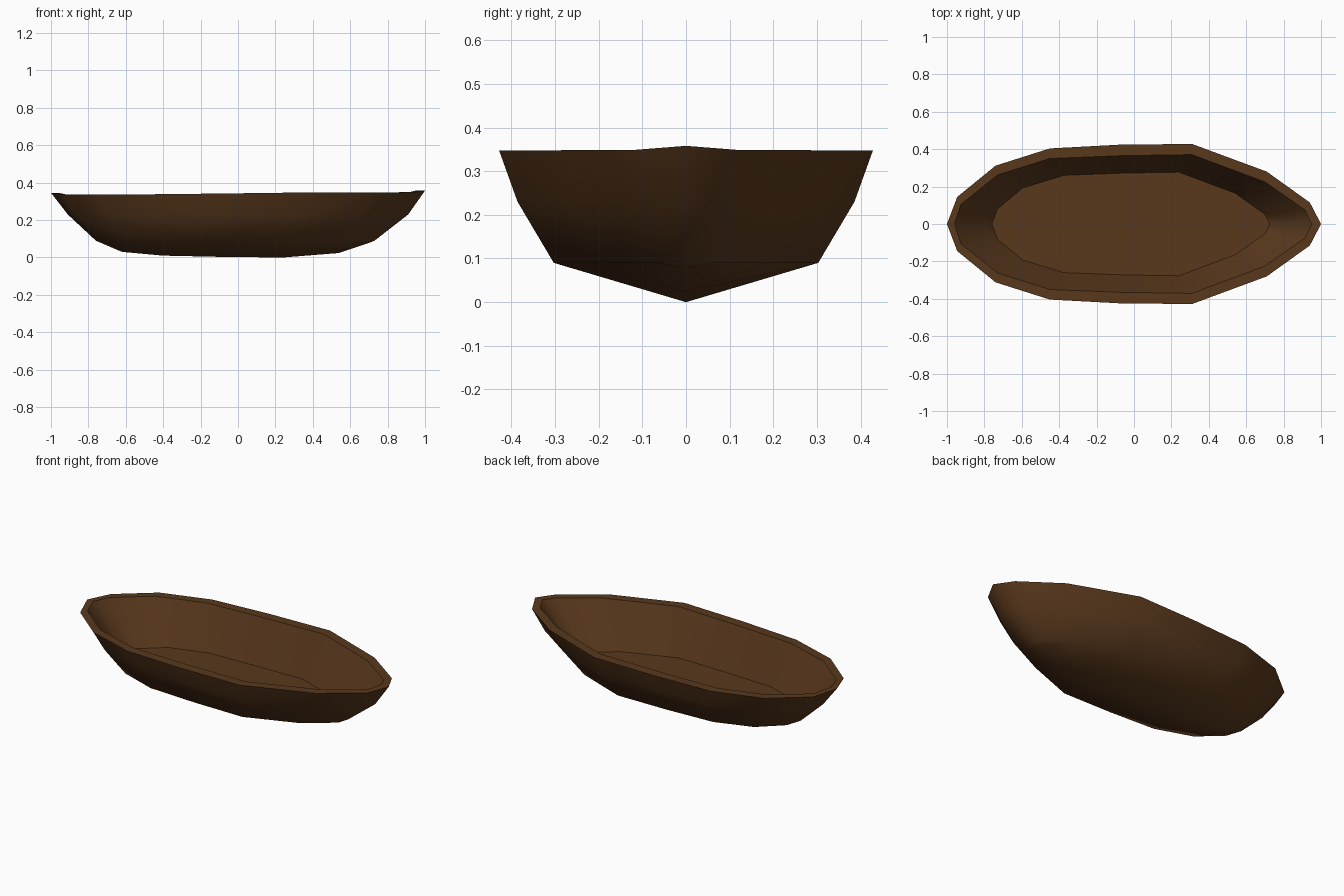
import bpy, bmesh, math

if "Cube" in bpy.data.objects:
    bpy.data.objects.remove(bpy.data.objects["Cube"])

# Half outlines (x, y), stern to bow; each is mirrored across y = 0
RIM = [(-1, 0), (-.945, .145), (-.74, .312), (-.45, .404), (-.08, .424),
       (.31, .428), (.71, .28), (.94, .115), (1, 0)]
RIM_Z = [.346, .338, .338, .338, .342, .347, .348, .349, .358]
MID = [(-.91, 0), (-.87, .125), (-.69, .275), (-.42, .365), (-.08, .383),
       (.29, .386), (.65, .245), (.87, .095), (.91, 0)]
CHINE = [(-.76, 0), (-.73, .09), (-.6, .21), (-.38, .285), (-.08, .3),
         (.24, .303), (.54, .19), (.71, .065), (.73, 0)]
KEEL = [(-.73, .077), (-.62, .03), (-.4, .01), (-.08, .003),
        (.24, 0), (.54, .024), (.7, .078)]
INNER = [(-.96, 0), (-.925, .105), (-.73, .262), (-.45, .35), (-.08, .365),
         (.31, .371), (.7, .225), (.915, .075), (.95, 0)]
FLOOR = [(-.76, 0), (-.73, .08), (-.595, .193), (-.375, .26), (-.06, .272),
         (.24, .277), (.54, .165), (.7, .052), (.725, 0)]

bm = bmesh.new()


def ring(outline, z):
    zs = z if isinstance(z, list) else [z] * len(outline)
    pts = [(x, y, h) for (x, y), h in zip(outline, zs)]
    pts += [(x, -y, h) for x, y, h in pts[-2:0:-1]]
    return [bm.verts.new(p) for p in pts]


def bridge(a, b):
    n = len(a)
    for i in range(n):
        j = (i + 1) % n
        bm.faces.new((a[i], a[j], b[j], b[i]))


# Outer skin, rim and inner walls
floor, inner = ring(FLOOR, .093), ring(INNER, RIM_Z)
rim, mid, chine = ring(RIM, RIM_Z), ring(MID, .23), ring(CHINE, .09)
for a, b in ((floor, inner), (inner, rim), (rim, mid), (mid, chine)):
    bridge(a, b)
bm.faces.new(floor)

# V-shaped bottom down to the keel
keel = [chine[0]] + [bm.verts.new((x, 0, z)) for x, z in KEEL] + [chine[8]]
for side in (chine[:9], [chine[0]] + chine[:7:-1]):
    for i in range(8):
        quad = [side[i], side[i + 1], keel[i + 1], keel[i]]
        bm.faces.new(list(dict.fromkeys(quad)))

bmesh.ops.recalc_face_normals(bm, faces=bm.faces)
mesh = bpy.data.meshes.new("boat_hull")
bm.to_mesh(mesh)
bm.free()
hull = bpy.data.objects.new("boat_hull", mesh)
bpy.context.collection.objects.link(hull)

# Dark brown wood
wood = bpy.data.materials.new("wood")
wood.diffuse_color = (.1, .04, .012, 1)
wood.use_nodes = True
wood.node_tree.nodes["Principled BSDF"].inputs["Base Color"].default_value = wood.diffuse_color
mesh.materials.append(wood)

bpy.context.view_layer.objects.active = hull
hull.select_set(True)
bpy.ops.object.shade_smooth_by_angle(angle=math.radians(50))
